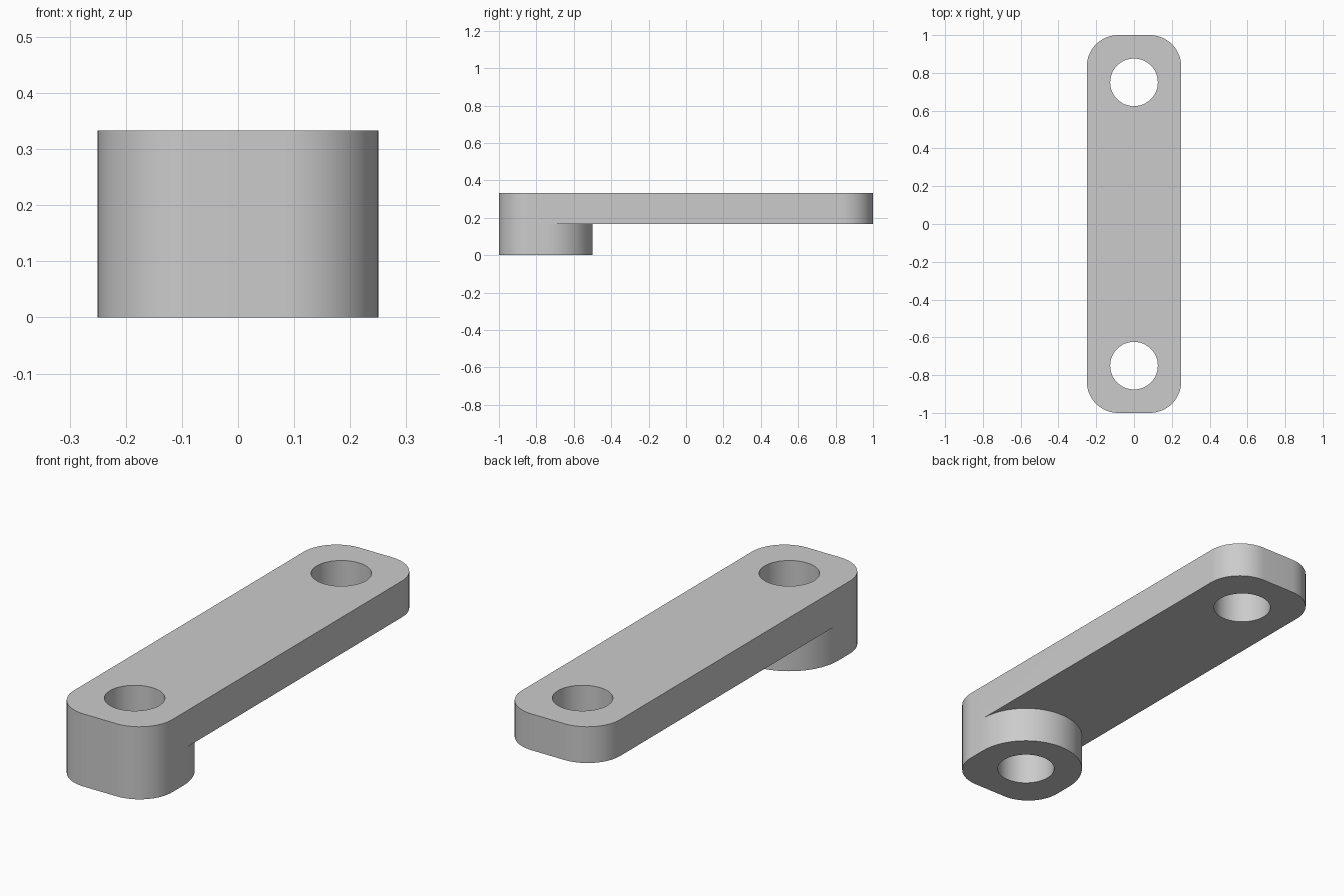
import bpy, bmesh
from math import sin, cos, pi

cube = bpy.data.objects.get("Cube")
if cube:
    bpy.data.objects.remove(cube, do_unlink=True)

HALF_W, PIN_Y, CORNER, HOLE = 0.25, 0.75, 1 / 6, 0.126
BOTTOM, STEP, TOP = 0, 1 / 6, 1 / 3


def arc(cx, cy, r, start, end, steps):
    """Points on an arc, angles in units of pi."""
    angles = [pi * (start + (end - start) * i / steps) for i in range(steps + 1)]
    return [(cx + r * cos(a), cy + r * sin(a)) for a in angles]


# Outline pieces that run between the two sides of the boss
cx, cy = HALF_W - CORNER, 1 - CORNER
sides = [(HALF_W, -PIN_Y), (-HALF_W, -PIN_Y)]
front_end = [sides[1], *arc(-cx, -cy, CORNER, 1, 1.5, 16),
             *arc(cx, -cy, CORNER, 1.5, 2, 16), sides[0]]
back_end = [sides[0], *arc(cx, cy, CORNER, 0, 0.5, 16),
            *arc(-cx, cy, CORNER, 0.5, 1, 16), sides[1]]
boss_back = arc(0, -PIN_Y, HALF_W, 0, 1, 32)
front_hole = arc(0, -PIN_Y, HOLE, 0, 2, 64)
back_hole = arc(0, PIN_Y, HOLE, 0, 2, 64)

bm = bmesh.new()


def wall(path, z0, z1):
    low = [bm.verts.new((x, y, z0)) for x, y in path]
    high = [bm.verts.new((x, y, z1)) for x, y in path]
    for i in range(len(path) - 1):
        bm.faces.new((low[i], low[i + 1], high[i + 1], high[i]))


def cap(z, normal_z, *loops):
    """Flat face bounded by an outline and its holes."""
    edges = []
    for loop in loops:
        verts = [bm.verts.new((x, y, z)) for x, y in loop]
        edges += [bm.edges.new((v, verts[i - 1])) for i, v in enumerate(verts)]
    bmesh.ops.triangle_fill(bm, edges=edges, use_beauty=True, normal=(0, 0, normal_z))


# Side walls and bores
wall(front_end, BOTTOM, STEP)
wall(front_end, STEP, TOP)
wall(back_end, STEP, TOP)
wall(boss_back, BOTTOM, STEP)
wall(front_hole, BOTTOM, TOP)
wall(back_hole, STEP, TOP)

# Top, underside of the arm, and foot of the boss
cap(TOP, 1, front_end[:-1] + back_end[:-1], front_hole[:-1], back_hole[:-1])
cap(STEP, -1, back_end[:-1] + boss_back[:0:-1], back_hole[:-1])
cap(BOTTOM, -1, front_end[:-1] + boss_back[:-1], front_hole[:-1])

bmesh.ops.remove_doubles(bm, verts=bm.verts, dist=1e-5)
bmesh.ops.recalc_face_normals(bm, faces=bm.faces)

mesh = bpy.data.meshes.new("link_arm")
bm.to_mesh(mesh)
bm.free()
link = bpy.data.objects.new("link_arm", mesh)
bpy.context.collection.objects.link(link)

# Plain grey finish
grey = bpy.data.materials.new("light_grey")
grey.use_nodes = True
grey.diffuse_color = (0.6, 0.6, 0.6, 1)
grey.node_tree.nodes["Principled BSDF"].inputs["Base Color"].default_value = grey.diffuse_color
mesh.materials.append(grey)

bpy.context.view_layer.objects.active = link
link.select_set(True)
bpy.ops.object.shade_smooth_by_angle(angle=pi / 6)
